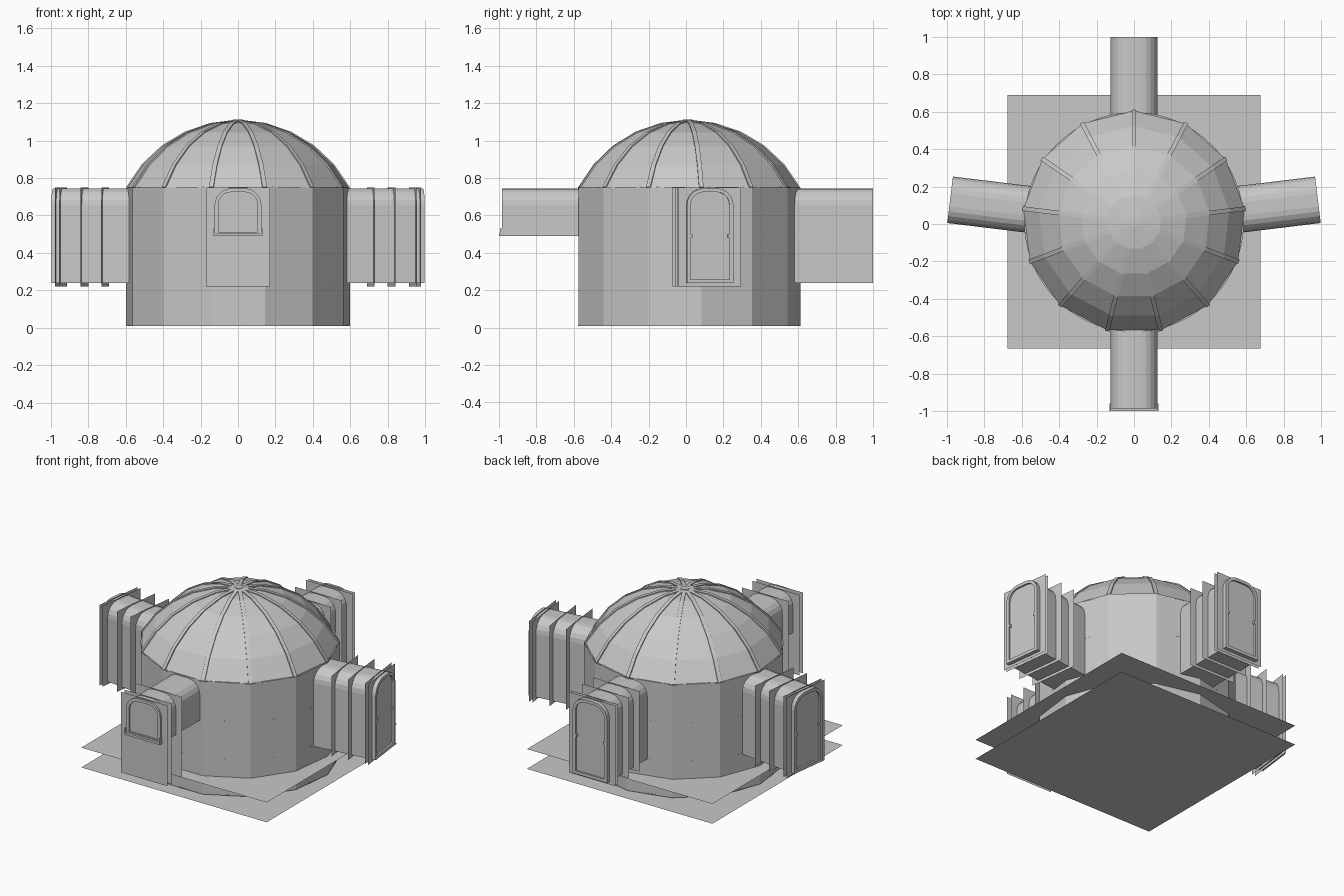
import bpy
import bmesh
from math import sin, cos, pi, asin
from mathutils import Matrix

cube = bpy.data.objects.get("Cube")
if cube:
    bpy.data.objects.remove(cube)

SIDES = 13
STEP = 2 * pi / SIDES
CY = 0.01          # centre of the round building in y
R = 0.602          # wall radius at the corners
WALL_TOP = 0.75
DOME_TOP = 1.105

grey = bpy.data.materials.new("plain_grey")
grey.use_nodes = True
grey.diffuse_color = (0.58, 0.58, 0.58, 1)
grey.node_tree.nodes["Principled BSDF"].inputs["Base Color"].default_value = (0.58, 0.58, 0.58, 1)


def finish(name, bm, matrix=None):
    bmesh.ops.recalc_face_normals(bm, faces=bm.faces)
    mesh = bpy.data.meshes.new(name)
    bm.to_mesh(mesh)
    bm.free()
    mesh.materials.append(grey)
    obj = bpy.data.objects.new(name, mesh)
    if matrix:
        obj.matrix_world = matrix
    bpy.context.collection.objects.link(obj)
    return obj


def loft(name, loops, matrix=None, caps=(True, True), close=False):
    """Skin matching closed loops of points."""
    bm = bmesh.new()
    rows = [[bm.verts.new(p) for p in loop] for loop in loops]
    n = len(rows[0])
    pairs = list(zip(rows, rows[1:])) + ([(rows[-1], rows[0])] if close else [])
    for a, b in pairs:
        for i in range(n):
            j = (i + 1) % n
            bm.faces.new((a[i], a[j], b[j], b[i]))
    if not close:
        for use, row in zip(caps, (rows[0], rows[-1])):
            if use:
                bm.faces.new(row)
    return finish(name, bm, matrix)


def ring(radius, z, n=SIDES):
    return [(radius * cos(pi / 2 + 2 * pi * i / n), CY + radius * sin(pi / 2 + 2 * pi * i / n), z)
            for i in range(n)]


def box(name, x, y, z, matrix=None):
    loops = [[(x[0], y[0], h), (x[1], y[0], h), (x[1], y[1], h), (x[0], y[1], h)] for h in z]
    return loft(name, loops, matrix)


def sheet(name, points, matrix=None):
    bm = bmesh.new()
    bm.faces.new([bm.verts.new(p) for p in points])
    return finish(name, bm, matrix)


def arch(d, half, z0, z1, radius, steps=5):
    """Outline with a flat foot and rounded shoulders, at distance d."""
    pts = [(-half, d, z0), (half, d, z0)]
    for side, start in ((1, 0), (-1, pi / 2)):
        for i in range(steps + 1):
            a = start + i * pi / 2 / steps
            pts.append((side * (half - radius) + radius * cos(a), d, z1 - radius + radius * sin(a)))
    return pts


# Ground sheets
for name, z in (("lower_ground", 0), ("upper_ground", 0.13)):
    sheet(name, [(-0.675, -0.665, z), (0.675, -0.665, z), (0.675, 0.69, z), (-0.675, 0.69, z)])

# Wall and the round floors that just break through each side
loft("wall", [ring(R, 0.008), ring(R, WALL_TOP)], caps=(False, False))
apothem = R * cos(pi / SIDES)
for i, (z, extra) in enumerate(((0.008, 0.002), (0.24, 0.001), (0.49, 0.001), (0.745, 0.002))):
    loft(f"floor_{i + 1}", [ring(apothem + extra, z, 96), ring(apothem + extra, z + 0.006, 96)])

# Dome: a faceted spherical cap
base = 0.595
rise = DOME_TOP - WALL_TOP
ball = (base ** 2 + rise ** 2) / (2 * rise)
span = asin(base / ball)


def cap_point(t, lift=0.0):
    return (ball + lift) * sin(t * span), DOME_TOP - ball + (ball + lift) * cos(t * span)


BANDS = 5
bm = bmesh.new()
rows = [[bm.verts.new(p) for p in ring(*cap_point(k / BANDS))] for k in range(1, BANDS + 1)]
top = bm.verts.new((0, CY, DOME_TOP))
for i in range(SIDES):
    j = (i + 1) % SIDES
    bm.faces.new((rows[0][i], rows[0][j], top))
    for a, b in zip(rows, rows[1:]):
        bm.faces.new((a[i], a[j], b[j], b[i]))
finish("dome", bm)

# Ribs along the dome corners, with a small hub
for i in range(SIDES):
    loops = []
    for k in range(BANDS + 1):
        t = max(k / BANDS, 0.03)
        (r0, z0), (r1, z1) = cap_point(t, -0.012), cap_point(t, 0.005)
        loops.append([(-0.012, r0, z0), (0.012, r0, z0), (0.012, r1, z1), (-0.012, r1, z1)])
    spin = Matrix.Translation((0, CY, 0)) @ Matrix.Rotation(i * STEP, 4, 'Z')
    loft(f"dome_rib_{i + 1}", loops, spin)
loft("dome_hub", [ring(0.026, 1.09, 16), ring(0.026, 1.112, 16)])


def passage(name, angle, foot, plates, end, window=False):
    """Arched passage pointing outward, with thin bulkheads and a framed end."""
    m = Matrix.Translation((0, CY, 0)) @ Matrix.Rotation(angle, 4, 'Z')
    half, head, rad = 0.125, 0.745, 0.09
    loft(name + "_tunnel", [arch(0.55, half, foot, head, rad),
                            arch(end - 0.012, half, foot, head, rad)], m)
    for i, d in enumerate(plates):
        sheet(f"{name}_bulkhead_{i + 1}",
              [(-0.17, d, 0.22), (0.17, d, 0.22), (0.17, d, 0.75), (-0.17, d, 0.75)], m)
    # raised frame around the end panel
    w = 0.02
    outer = (half, foot, head, rad)
    inner = (half - w, foot + w, head - w, rad - w)
    loft(name + "_end_frame", [arch(end - 0.02, *outer), arch(end, *outer),
                               arch(end, *inner), arch(end - 0.02, *inner)], m, close=True)
    if window:
        box(name + "_sill", (-0.13, 0.13), (0.97, 1.01), (0.49, 0.505), m)
        for s in (-1, 1):
            x = sorted((s * 0.123, s * 0.13))
            box(name + "_sill_end", x, (0.97, 1.005), (0.505, 0.53), m)
    else:
        for s in (-1, 1):
            x = s * 0.107
            box(name + "_latch", (x - 0.012, x + 0.012), (end - 0.015, end), (0.482, 0.5), m)


# Passages: left, right and back have doors, the front one a window
door_plates = (0.964, 0.941, 0.826, 0.715)
passage("left_passage", -3 * STEP, 0.238, door_plates, 0.99)
passage("right_passage", 3 * STEP, 0.238, door_plates, 0.99)
passage("back_passage", 0, 0.238, door_plates, 0.99)
passage("front_passage", pi, 0.49, (0.983, 0.946, 0.834), 0.995, window=True)
